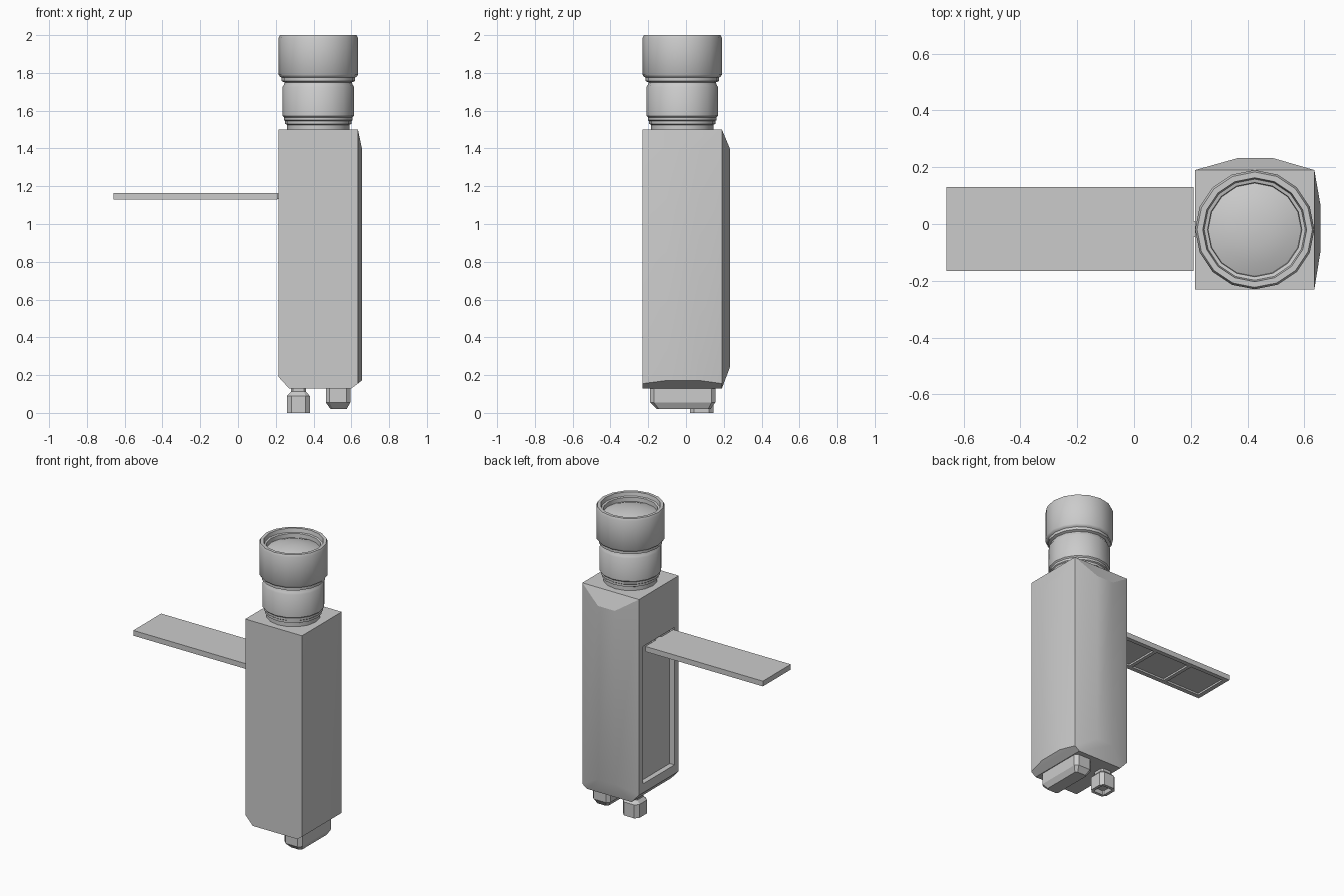
import bpy, bmesh, math
from mathutils import Vector

if "Cube" in bpy.data.objects:
    bpy.data.objects.remove(bpy.data.objects["Cube"])


def finish(name, bm, angle=30):
    bmesh.ops.recalc_face_normals(bm, faces=bm.faces)
    me = bpy.data.meshes.new(name)
    bm.to_mesh(me)
    bm.free()
    ob = bpy.data.objects.new(name, me)
    bpy.context.collection.objects.link(ob)
    bpy.ops.object.select_all(action='DESELECT')
    ob.select_set(True)
    bpy.context.view_layer.objects.active = ob
    if angle:
        bpy.ops.object.shade_smooth_by_angle(angle=math.radians(angle))
    return ob


def box(name, lo, hi):
    bm = bmesh.new()
    bmesh.ops.create_cube(bm, size=1)
    for v in bm.verts:
        v.co = Vector([(a + b) / 2 + c * (b - a) for a, b, c in zip(lo, hi, v.co)])
    return finish(name, bm, 0)


def cut(ob, lo, hi):
    cutter = box("cutter", lo, hi)
    cutter.hide_render = True
    mod = ob.modifiers.new("recess", 'BOOLEAN')
    mod.operation = 'DIFFERENCE'
    mod.solver = 'EXACT'
    mod.object = cutter
    bpy.context.view_layer.objects.active = ob
    bpy.ops.object.modifier_apply(modifier=mod.name)
    bpy.data.objects.remove(cutter)


def loft(name, rings):
    """Stack of chamfered rectangles (x0, x1, y0, y1, chamfer, z), capped at both ends."""
    bm = bmesh.new()
    loops = []
    for x0, x1, y0, y1, c, z in rings:
        pts = [(x0 + c, y0), (x1 - c, y0), (x1, y0 + c), (x1, y1 - c),
               (x1 - c, y1), (x0 + c, y1), (x0, y1 - c), (x0, y0 + c)]
        loops.append([bm.verts.new((x, y, z)) for x, y in pts])
    for a, b in zip(loops, loops[1:]):
        for i in range(8):
            j = (i + 1) % 8
            bm.faces.new((a[i], a[j], b[j], b[i]))
    bm.faces.new(loops[0])
    bm.faces.new(loops[-1])
    return finish(name, bm, 20)


def lathe(name, profile, centre, sides=16):
    bm = bmesh.new()
    loops = []
    for r, z in profile:
        loops.append([bm.verts.new((centre[0] + r * math.sin(2 * math.pi * i / sides),
                                    centre[1] + r * math.cos(2 * math.pi * i / sides), z))
                      for i in range(sides)])
    for a, b in zip(loops, loops[1:]):
        for i in range(sides):
            j = (i + 1) % sides
            bm.faces.new((a[i], a[j], b[j], b[i]))
    bm.faces.new(loops[0])
    bm.faces.new(loops[-1])
    return finish(name, bm, 35)


# Body: convex hull of the side profile plus the back and right bulges
bm = bmesh.new()
profile = [(0.215, 1.5), (0.635, 1.5), (0.635, 0.155), (0.60, 0.13), (0.27, 0.13), (0.215, 0.19)]
points = [(x, y, z) for x, z in profile for y in (-0.23, 0.19)]
points += [(x, 0.232, z) for x in (0.365, 0.49) for z in (0.24, 1.4)]
points += [(0.656, y, z) for y in (-0.10, 0.07) for z in (0.172, 1.4)]
for p in points:
    bm.verts.new(p)
bmesh.ops.convex_hull(bm, input=bm.verts)
bmesh.ops.dissolve_limit(bm, angle_limit=0.01, verts=bm.verts, edges=bm.edges)
body = finish("body", bm, 18)

# Pocket in the left side where the screen folds away
cut(body, (0.1, -0.185, 0.25), (0.25, 0.15, 1.17))

# Fold-out screen with three shallow panels underneath, and its hinge
screen = box("screen", (-0.66, -0.165, 1.13), (0.21, 0.13, 1.165))
for i in range(3):
    x = -0.63 + i * 0.278
    cut(screen, (x, -0.135, 1.1), (x + 0.253, 0.10, 1.142))
box("screen_hinge", (0.195, -0.045, 1.133), (0.255, 0.01, 1.162))

# Lens barrel with stepped rings and a recessed domed glass
lathe("lens_barrel", [
    (0.165, 1.49), (0.165, 1.525), (0.175, 1.53), (0.175, 1.545), (0.182, 1.55),
    (0.182, 1.565), (0.19, 1.573), (0.19, 1.725), (0.183, 1.735), (0.178, 1.75),
    (0.195, 1.757), (0.195, 1.775), (0.203, 1.78), (0.21, 1.79), (0.21, 1.985),
    (0.203, 2.0), (0.183, 2.0), (0.178, 1.975), (0.166, 1.972), (0.164, 1.945),
    (0.12, 1.962), (0.06, 1.973), (0.015, 1.976)], (0.425, -0.02))

# Battery block under the body
loft("battery", [
    (0.465, 0.595, -0.19, 0.155, 0.02, 0.14),
    (0.465, 0.595, -0.19, 0.155, 0.02, 0.055),
    (0.49, 0.575, -0.155, 0.13, 0.012, 0.02)])

# Viewfinder with a hollow end
loft("viewfinder", [
    (0.28, 0.36, 0.042, 0.122, 0.01, 0.14),
    (0.28, 0.36, 0.042, 0.122, 0.01, 0.112),
    (0.26, 0.38, 0.02, 0.145, 0.022, 0.09),
    (0.26, 0.38, 0.02, 0.145, 0.022, 0.0),
    (0.28, 0.36, 0.04, 0.125, 0.008, 0.0),
    (0.285, 0.355, 0.045, 0.12, 0.008, 0.025)])
